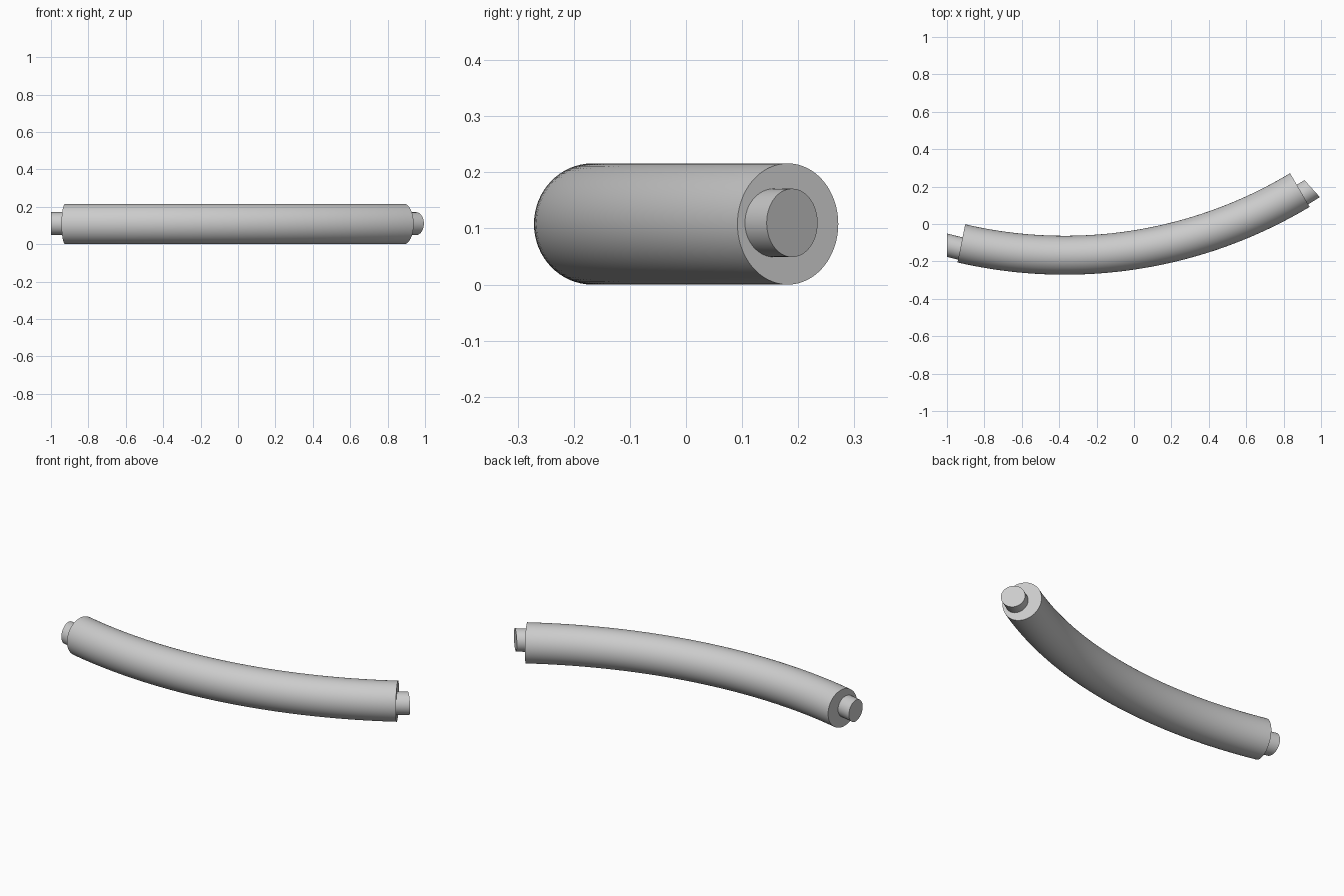
import bpy, bmesh, math

if "Cube" in bpy.data.objects:
    bpy.data.objects.remove(bpy.data.objects["Cube"])

CX, CY, CZ = -0.37, 2.273, 0.108   # centre of the bend, height of the axis

mat = bpy.data.materials.new("light_grey")
mat.diffuse_color = (0.6, 0.6, 0.6, 1)
mat.use_nodes = True
mat.node_tree.nodes["Principled BSDF"].inputs["Base Color"].default_value = mat.diffuse_color


def bent_rod(name, bend, a0, a1, cut0, cut1, rh, rv, z, steps=48, sides=64):
    """Solid rod swept along an arc; cut0 / cut1 are the facing angles of its ends."""
    bm = bmesh.new()
    rings = []
    for i in range(steps + 1):
        a = math.radians(a0 + (a1 - a0) * i / steps)
        cut = cut0 if i == 0 else cut1 if i == steps else math.degrees(a)
        c = math.radians(cut)
        half = rh / math.cos(c - a)          # oblique ends get wider
        x, y = CX + bend * math.sin(a), CY - bend * math.cos(a)
        ring = []
        for k in range(sides):
            t = 2 * math.pi * k / sides
            s = half * math.cos(t)
            ring.append(bm.verts.new((x - s * math.sin(c), y + s * math.cos(c),
                                      z + rv * math.sin(t))))
        rings.append(ring)
    for r, q in zip(rings, rings[1:]):
        for k in range(sides):
            n = (k + 1) % sides
            bm.faces.new((r[k], r[n], q[n], q[k])).smooth = True
    bm.faces.new(rings[0])
    bm.faces.new(rings[-1])
    bmesh.ops.recalc_face_normals(bm, faces=bm.faces)
    me = bpy.data.meshes.new(name)
    bm.to_mesh(me)
    bm.free()
    me.materials.append(mat)
    ob = bpy.data.objects.new(name, me)
    bpy.context.collection.objects.link(ob)
    bpy.context.view_layer.objects.active = ob
    ob.select_set(True)
    bpy.ops.object.shade_smooth_by_angle(angle=math.radians(35))
    ob.select_set(False)
    return ob


# thick outer sleeve
bent_rod("outer_sleeve", 2.44, -13.1, 31.0, -11.5, 30.2, 0.104, 0.108, CZ)
# thin core, off-centre towards the outside of the bend, with slanted ends
bent_rod("inner_core", 2.468, -14.8, 32.4, 0, 42.3, 0.0605, 0.061, 0.11)
